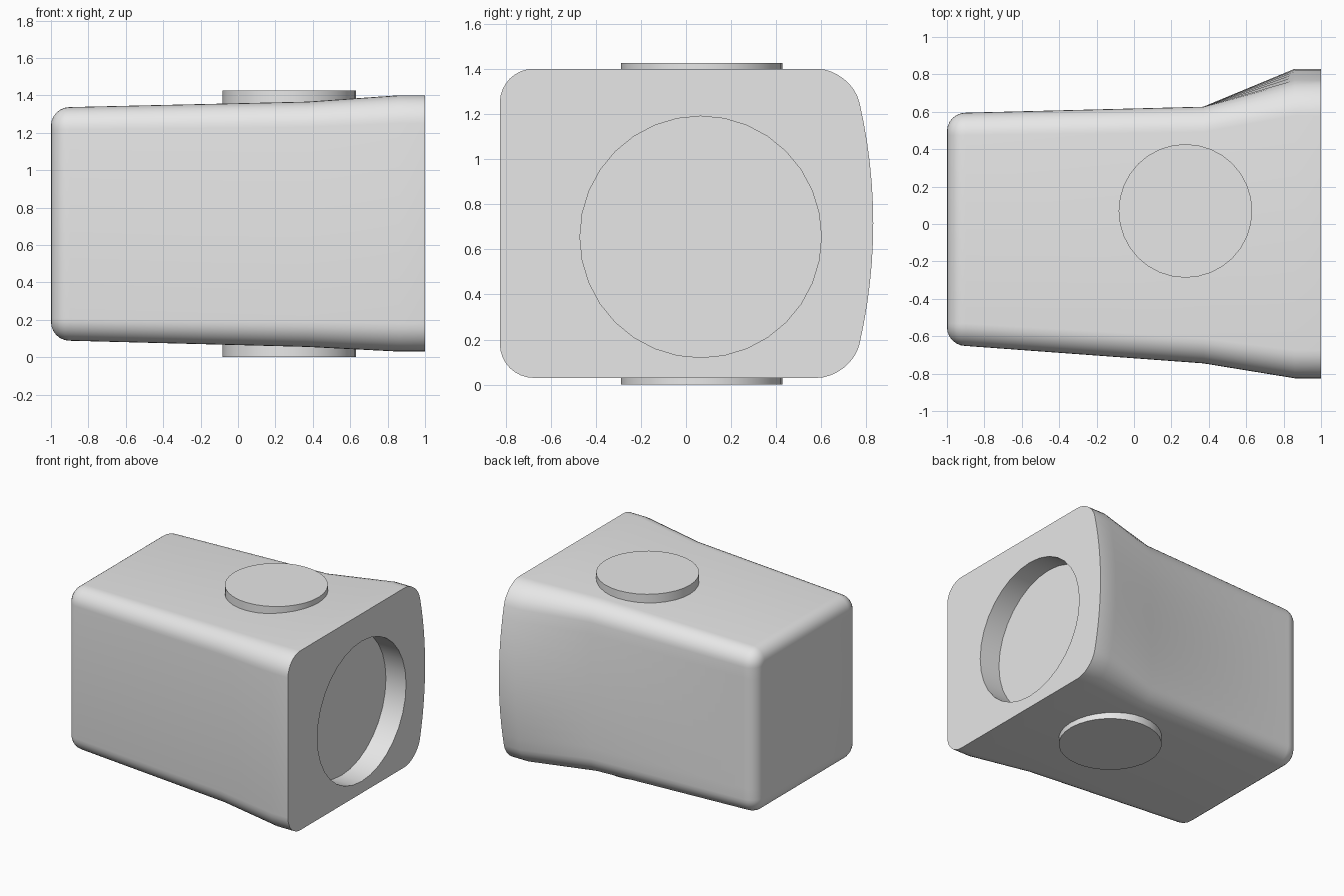
import bpy
import bmesh
from math import sin, cos, pi, radians

cube = bpy.data.objects.get("Cube")
if cube:
    bpy.data.objects.remove(cube, do_unlink=True)

grey = bpy.data.materials.new("light grey")
grey.use_nodes = True
grey.diffuse_color = (0.8, 0.8, 0.8, 1)
grey.node_tree.nodes["Principled BSDF"].inputs["Base Color"].default_value = (0.8, 0.8, 0.8, 1)

CORNER_STEPS = 8
SIDE_STEPS = 12


def section(x, y0, y1, z0, z1, r, bulge=0.0):
    """Rounded rectangle across x whose back side bows outward by bulge."""
    pts = []
    corners = [(y1 - r, z0 + r, -pi / 2), (y1 - r, z1 - r, 0),
               (y0 + r, z1 - r, pi / 2), (y0 + r, z0 + r, pi)]
    for n, (cy, cz, start) in enumerate(corners):
        for i in range(CORNER_STEPS + 1):
            a = start + pi / 2 * i / CORNER_STEPS
            pts.append([cy + r * cos(a), cz + r * sin(a)])
        if n == 0:
            for i in range(1, SIDE_STEPS):
                pts.append([y1, z0 + r + (z1 - z0 - 2 * r) * i / SIDE_STEPS])
    back = 2 * (CORNER_STEPS + 1) + SIDE_STEPS - 1
    mid, half = (z0 + z1) / 2, (z1 - z0) / 2
    for p in pts[:back]:
        p[0] -= bulge * ((p[1] - mid) / half) ** 2
    return [(x, y, z) for y, z in pts]


def finish(obj, bm):
    bmesh.ops.recalc_face_normals(bm, faces=bm.faces)
    bm.to_mesh(obj.data)
    bm.free()
    obj.data.materials.append(grey)


def new_object(name):
    obj = bpy.data.objects.new(name, bpy.data.meshes.new(name))
    bpy.context.collection.objects.link(obj)
    return obj


def cylinder(name, centre, radius, depth, along_x=False, sides=32):
    obj = new_object(name)
    bm = bmesh.new()
    bmesh.ops.create_cone(bm, cap_ends=True, segments=sides, radius1=radius,
                          radius2=radius, depth=depth)
    if along_x:
        for v in bm.verts:
            v.co = (v.co.z, v.co.x, v.co.y)
    bmesh.ops.translate(bm, verts=bm.verts, vec=centre)
    finish(obj, bm)
    return obj


def smooth(obj):
    bpy.ops.object.select_all(action='DESELECT')
    obj.select_set(True)
    bpy.context.view_layer.objects.active = obj
    bpy.ops.object.shade_smooth_by_angle(angle=radians(30))


# Body: sections lofted from the rounded small end to the flared open end
FILLET = 0.1
rings = []
for i in range(7):
    a = pi / 2 * i / 6
    inset = FILLET * (1 - sin(a))
    rings.append(section(-1 + FILLET * (1 - cos(a)), -0.652 + inset, 0.595 - inset,
                         0.088 + inset, 1.337 - inset, 0.12 - inset))
rings.append(section(0.37, -0.745, 0.627, 0.055, 1.366, 0.135))
rings.append(section(0.86, -0.825, 0.83, 0.03, 1.4, 0.15, 0.1))
rings.append(section(1.0, -0.825, 0.83, 0.03, 1.4, 0.15, 0.1))

body = new_object("body")
bm = bmesh.new()
loops = [[bm.verts.new(p) for p in ring] for ring in rings]
count = len(loops[0])
for a, b in zip(loops, loops[1:]):
    for i in range(count):
        j = (i + 1) % count
        bm.faces.new((a[i], a[j], b[j], b[i]))
bm.faces.new(loops[0])
bm.faces.new(loops[-1])
finish(body, bm)

# Round recess in the wide end
cutter = cylinder("recess_cutter", (1.0, 0.065, 0.655), 0.535, 0.34, along_x=True)
cutter.hide_render = True
cut = body.modifiers.new("recess", 'BOOLEAN')
cut.operation = 'DIFFERENCE'
cut.solver = 'EXACT'
cut.object = cutter
bpy.context.view_layer.objects.active = body
bpy.ops.object.modifier_apply(modifier=cut.name)
bpy.data.objects.remove(cutter, do_unlink=True)
smooth(body)

# Round pads above and below
for name, z in (("top_pad", 1.355), ("bottom_pad", 0.07)):
    smooth(cylinder(name, (0.275, 0.07, z), 0.357, 0.14))
